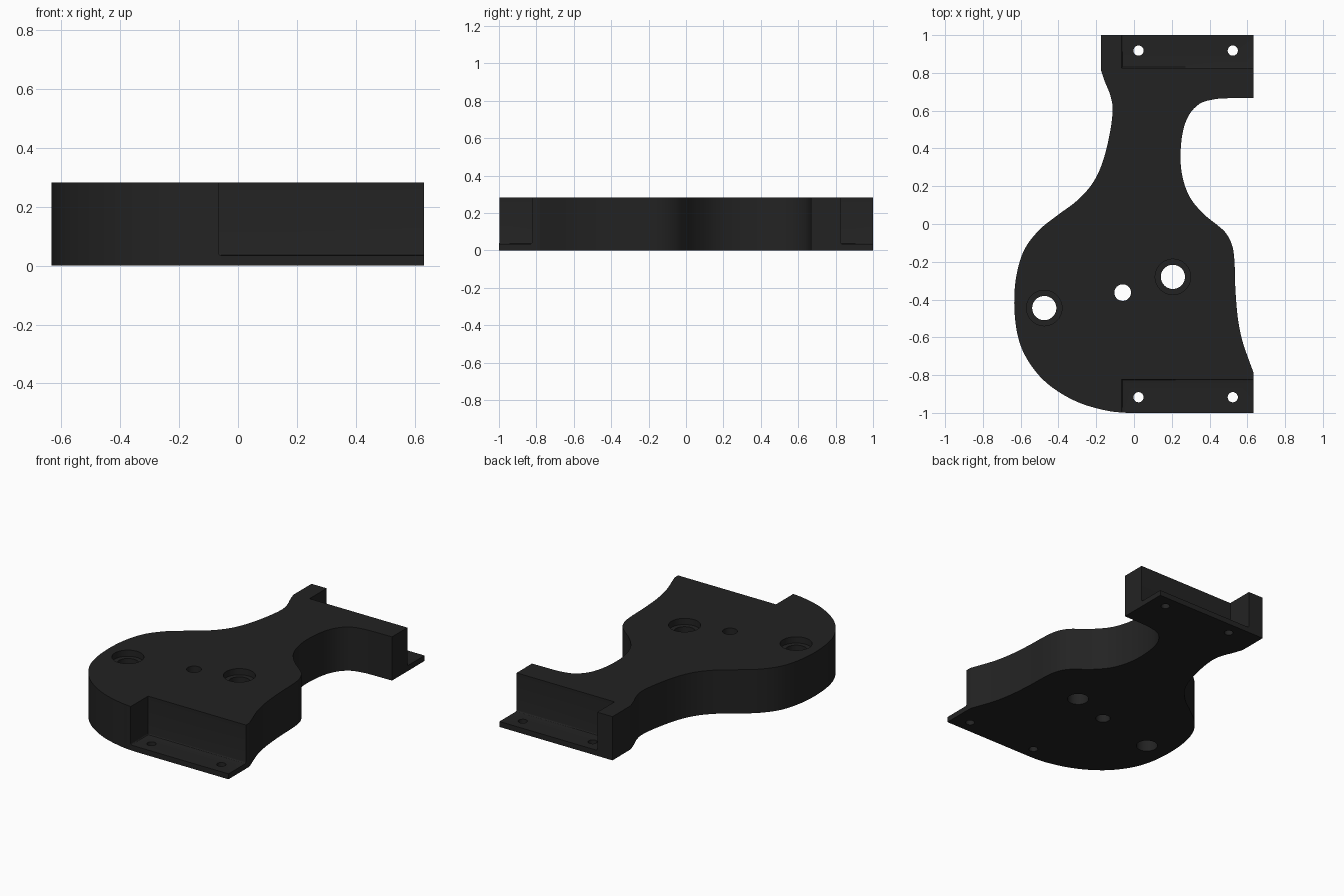
import bpy, bmesh
from mathutils import Vector

if "Cube" in bpy.data.objects:
    bpy.data.objects.remove(bpy.data.objects["Cube"])

HEIGHT, FLANGE = 0.282, 0.035

mat = bpy.data.materials.new("matte black")
mat.diffuse_color = (0.0165, 0.0165, 0.0165, 1)
mat.use_nodes = True
mat.node_tree.nodes["Principled BSDF"].inputs["Base Color"].default_value = mat.diffuse_color


def smooth(points, steps=6):
    """Catmull-Rom curve through the points."""
    p = [Vector(q) for q in points]
    p = [p[0] * 2 - p[1]] + p + [p[-1] * 2 - p[-2]]
    out = []
    for a, b, c, d in zip(p, p[1:], p[2:], p[3:]):
        for i in range(steps):
            t = i / steps
            out.append(0.5 * (2 * b + (c - a) * t + (2 * a - 5 * b + 4 * c - d) * t * t
                              + (3 * b - a - 3 * c + d) * t ** 3))
    return out + [p[-2]]


def to_object(name, bm):
    bmesh.ops.recalc_face_normals(bm, faces=bm.faces)
    me = bpy.data.meshes.new(name)
    bm.to_mesh(me)
    bm.free()
    me.materials.append(mat)
    ob = bpy.data.objects.new(name, me)
    bpy.context.collection.objects.link(ob)
    return ob


def cut(target, cutter):
    mod = target.modifiers.new("cut", 'BOOLEAN')
    mod.operation, mod.solver, mod.object = 'DIFFERENCE', 'EXACT', cutter
    bpy.context.view_layer.objects.active = target
    bpy.ops.object.modifier_apply(modifier=mod.name)
    bpy.data.objects.remove(cutter)


def hole(x, y, r, z0=-0.1, z1=0.5):
    bm = bmesh.new()
    bmesh.ops.create_cone(bm, cap_ends=True, segments=48, radius1=r, radius2=r, depth=z1 - z0)
    bmesh.ops.translate(bm, vec=(x, y, (z0 + z1) / 2), verts=bm.verts)
    return to_object("hole_cutter", bm)


def notch(x0, x1, y0, y1):
    bm = bmesh.new()
    bmesh.ops.create_cube(bm, size=1)
    for v in bm.verts:
        v.co = (x1 if v.co.x > 0 else x0, y1 if v.co.y > 0 else y0, 0.5 if v.co.z > 0 else FLANGE)
    # small fillet where the walls meet the flange
    low = [e for e in bm.edges if all(v.co.z < 0.1 for v in e.verts)]
    bmesh.ops.bevel(bm, geom=low, offset=0.01, segments=3, profile=0.5, affect='EDGES')
    return to_object("notch_cutter", bm)


# Plate outline: left contour downwards, right contour upwards
left = [(-0.175, 0.815), (-0.155, 0.755), (-0.125, 0.68), (-0.113, 0.60), (-0.13, 0.47),
        (-0.167, 0.325), (-0.22, 0.215), (-0.30, 0.125), (-0.40, 0.05), (-0.50, -0.03),
        (-0.58, -0.135), (-0.622, -0.27), (-0.634, -0.42), (-0.62, -0.57), (-0.58, -0.69),
        (-0.50, -0.805), (-0.40, -0.888), (-0.28, -0.95), (-0.15, -0.987), (-0.06, -0.999)]
lower_right = [(0.632, -0.785), (0.61, -0.725), (0.574, -0.62), (0.55, -0.5), (0.537, -0.35),
               (0.532, -0.2), (0.52, -0.115), (0.488, -0.05), (0.44, -0.005), (0.37, 0.052),
               (0.30, 0.135), (0.26, 0.235), (0.246, 0.35), (0.257, 0.48), (0.29, 0.575),
               (0.35, 0.638), (0.43, 0.661), (0.50, 0.666)]
outline = ([Vector((-0.175, 1))] + smooth(left) + [Vector((0, -1)), Vector((0.632, -1))]
           + smooth(lower_right) + [Vector((0.632, 0.668)), Vector((0.632, 1))])

# Curved mounting plate
bm = bmesh.new()
base = bm.faces.new([bm.verts.new((p.x, p.y, 0)) for p in outline])
top = bmesh.ops.extrude_face_region(bm, geom=[base], use_keep_orig=True)
bmesh.ops.translate(bm, vec=(0, 0, HEIGHT),
                    verts=[v for v in top["geom"] if isinstance(v, bmesh.types.BMVert)])
plate = to_object("mounting_plate", bm)

# Screw flanges at both ends
cut(plate, notch(-0.067, 0.8, 0.825, 1.2))
cut(plate, notch(-0.067, 0.8, -1.2, -0.822))
for y in (0.918, -0.917):
    for x in (0.024, 0.523):
        cut(plate, hole(x, y, 0.027))

# Counterbored holes and the plain centre hole
for x, y in ((-0.475, -0.445), (0.206, -0.28)):
    cut(plate, hole(x, y, 0.064))
    cut(plate, hole(x, y, 0.094, HEIGHT - 0.04))
cut(plate, hole(-0.06, -0.363, 0.044))

bpy.ops.object.select_all(action='DESELECT')
plate.select_set(True)
bpy.context.view_layer.objects.active = plate
bpy.ops.object.shade_smooth_by_angle(angle=0.5)
